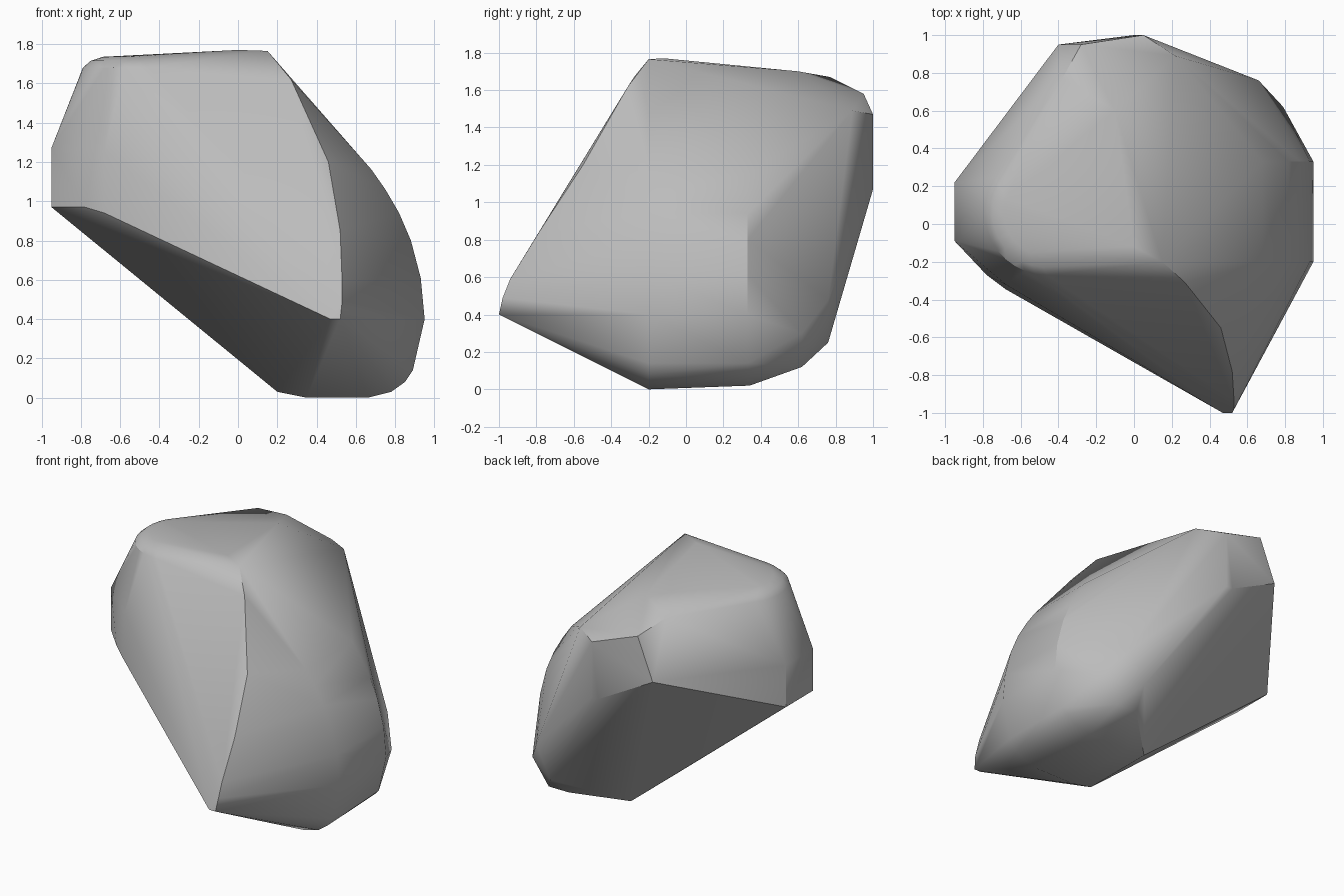
import bpy
import bmesh
from math import cos, sin, radians
from mathutils import Vector

default_cube = bpy.data.objects.get("Cube")
if default_cube:
    bpy.data.objects.remove(default_cube, do_unlink=True)


def make_material(name, colour):
    material = bpy.data.materials.new(name)
    material.use_nodes = True
    material.diffuse_color = colour
    shader = next(n for n in material.node_tree.nodes if n.type == 'BSDF_PRINCIPLED')
    shader.inputs["Base Color"].default_value = colour
    shader.inputs["Roughness"].default_value = 0.9
    return material


def ridge(profile, y_values):
    """Repeat an (x, z) profile at every given depth."""
    return [Vector((x, y, z)) for y in y_values for x, z in profile]


def arc(centre, radius, start, end, steps):
    """Horizontal arc of points around a centre, angles in degrees."""
    points = []
    for i in range(steps + 1):
        angle = radians(start + (end - start) * i / steps)
        points.append(centre + Vector((cos(angle), sin(angle), 0)) * radius)
    return points


def corners(*coordinates):
    return [Vector(c) for c in coordinates]


def build_hull(name, points, material, smooth_angle):
    """Wrap the guide points in one convex stone surface."""
    bm = bmesh.new()
    for point in points:
        bm.verts.new(point)
    result = bmesh.ops.convex_hull(bm, input=bm.verts[:])
    unused = {v for v in result["geom_interior"] + result["geom_unused"]
              if isinstance(v, bmesh.types.BMVert)}
    bmesh.ops.delete(bm, geom=list(unused), context='VERTS')
    bmesh.ops.dissolve_limit(bm, angle_limit=radians(1), verts=bm.verts[:], edges=bm.edges[:])
    bmesh.ops.recalc_face_normals(bm, faces=bm.faces[:])
    mesh = bpy.data.meshes.new(name)
    bm.to_mesh(mesh)
    bm.free()
    mesh.materials.append(material)
    stone = bpy.data.objects.new(name, mesh)
    bpy.context.collection.objects.link(stone)
    bpy.ops.object.select_all(action='DESELECT')
    stone.select_set(True)
    bpy.context.view_layer.objects.active = stone
    bpy.ops.object.shade_smooth_by_angle(angle=radians(smooth_angle))
    return stone


# Rounded cap on the upper side, with a softened inner rim
cap_centre = Vector((-.46, .06, 1.68))
cap = arc(cap_centre, .33, 145, 270, 12)
cap += arc(cap_centre + Vector((0, 0, .035)), .29, 150, 265, 10)
cap += arc(cap_centre + Vector((0, 0, .055)), .23, 160, 260, 8)

# Summit and the sloping crown behind it
crown = corners((.15, -.2, 1.765), (0, -.12, 1.77), (.27, -.31, 1.62),
                (-.1, .6, 1.7), (-.38, .77, 1.67))

# Front prow: a tapering crest that ends in a blunt tip
prow = corners((.46, -.55, 1.2), (.52, -.78, .85), (.53, -.94, .59),
               (.53, -.98, .49), (.52, -1, .4), (.47, -1, .4))

# Back wall corners
back_wall = corners((.22, .89, 1.49), (.05, 1, 1.47), (.05, 1, 1.07), (0, 1, 1.07),
                    (-.28, .95, 1.58), (-.4, .95, 1.28))

# Blunt side facet and its rounded shoulder
side_facet = ridge([(-.95, .97), (-.95, 1.27)], (-.09, .22))
shoulder = corners((-.78, -.27, .97), (-.68, -.345, .94),
                   (-.78, -.23, 1.27), (-.68, -.32, 1.25))

# Bulging flank, swept in depth between two matching profiles
flank = ridge([(.68, 1.16), (.75, 1.06), (.82, .94), (.88, .8),
               (.93, .61), (.95, .4), (.89, .14)], (-.2, .33))

# Flat base, slightly raised towards the back
base = ridge([(.2, .03), (.35, 0), (.66, 0), (.78, .03), (.85, .08)], (-.2,))
base += ridge([(.2, .03), (.35, .02), (.66, .02), (.78, .05), (.85, .1)], (.34,))

# Chamfered lower back corner
chamfer = corners((.79, .62, .3), (.66, .76, .48), (.66, .62, .12),
                  (.5, .62, .12), (.55, .76, .25))

stone_grey = make_material("stone grey", (.5, .5, .5, 1))
build_hull("boulder", cap + crown + prow + back_wall + side_facet
           + shoulder + flank + base + chamfer, stone_grey, 30)
